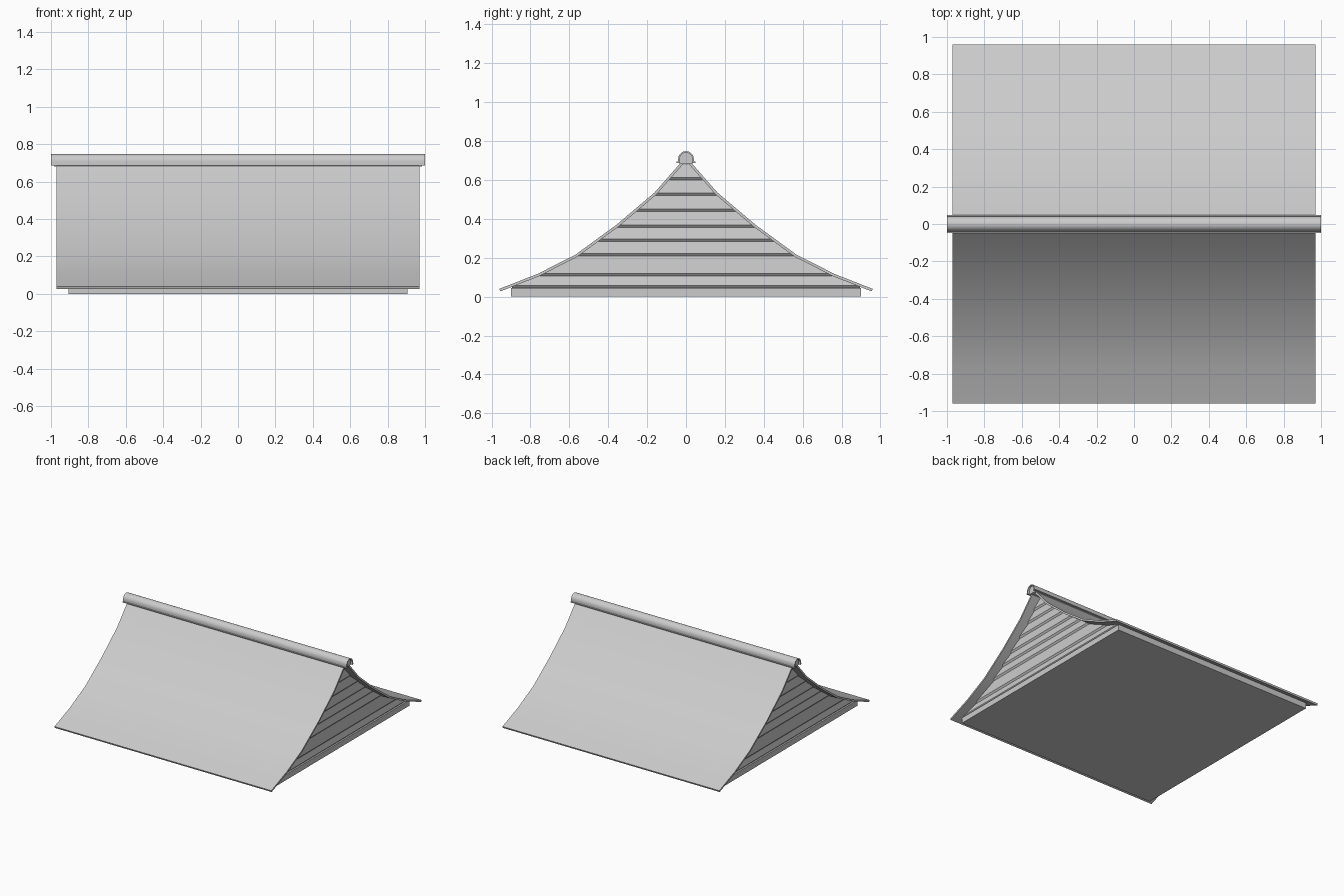
import bpy, bmesh, math

cube = bpy.data.objects.get("Cube")
if cube:
    bpy.data.objects.remove(cube, do_unlink=True)

grey = bpy.data.materials.new("plain grey")
grey.use_nodes = True
colour = (0.6, 0.6, 0.6, 1)
grey.diffuse_color = colour
grey.node_tree.nodes["Principled BSDF"].inputs["Base Color"].default_value = colour


def loft(name, rings, smooth=False):
    """Join matching closed rings with quads and cap both ends."""
    bm = bmesh.new()
    loops = [[bm.verts.new(p) for p in ring] for ring in rings]
    n = len(loops[0])
    for a, b in zip(loops, loops[1:]):
        for i in range(n):
            j = (i + 1) % n
            bm.faces.new((a[i], a[j], b[j], b[i]))
    bm.faces.new(loops[0])
    bm.faces.new(loops[-1])
    bmesh.ops.recalc_face_normals(bm, faces=bm.faces)
    mesh = bpy.data.meshes.new(name)
    bm.to_mesh(mesh)
    bm.free()
    mesh.materials.append(grey)
    obj = bpy.data.objects.new(name, mesh)
    bpy.context.collection.objects.link(obj)
    if smooth:
        bpy.ops.object.select_all(action="DESELECT")
        obj.select_set(True)
        bpy.context.view_layer.objects.active = obj
        bpy.ops.object.shade_smooth_by_angle(angle=math.radians(35))
    return obj


def extrude_x(name, profile, half, smooth=False):
    return loft(name, [[(x, y, z) for y, z in profile] for x in (-half, half)], smooth)


# Concave roof curve, from ridge to eave
curve = [(0.0, 0.72), (0.162, 0.535), (0.357, 0.37), (0.568, 0.216),
         (0.763, 0.117), (0.96, 0.04)]
THICK = 0.014


def underside(points):
    result = []
    for i, (y, z) in enumerate(points):
        y0, z0 = points[max(i - 1, 0)]
        y1, z1 = points[min(i + 1, len(points) - 1)]
        length = math.hypot(y1 - y0, z1 - z0)
        result.append((y + THICK * (z1 - z0) / length, z - THICK * (y1 - y0) / length))
    return result


# Two curved roof slopes
inner = underside(curve)
for name, side in (("front_roof_slope", -1), ("back_roof_slope", 1)):
    outline = [(side * y, z) for y, z in curve + inner[::-1]]
    extrude_x(name, outline, 0.97, smooth=True)


# Gable body with lapped boards, fitted inside the roof
def half_width(z):
    for (y0, z0), (y1, z1) in zip(curve, curve[1:]):
        if z1 <= z <= z0:
            y = y0 + (y1 - y0) * (z0 - z) / (z0 - z1)
            return max(y - THICK * 0.7, 0.005)
    return 0.9


lines = [0.045, 0.105, 0.21, 0.283, 0.355, 0.438, 0.52, 0.6, 0.68]
LAP, OUT, IN = 0.013, 0.903, 0.892
levels = []
for low, high in zip(lines, lines[1:]):
    levels += [(low, IN), (low + LAP, OUT)]
    for y, z in reversed(curve):
        if low + LAP < z < high:
            t = (z - low - LAP) / (high - low - LAP)
            levels.append((z, OUT + (IN - OUT) * t))
levels.append((lines[-1], IN))
rings = []
for z, x in levels:
    w = min(half_width(z), 0.895)
    rings.append([(-x, -w, z), (x, -w, z), (x, w, z), (-x, w, z)])
loft("gable_boards", rings)

# Flat base plinth
extrude_x("base_plinth", [(-0.9, 0), (0.9, 0), (0.9, 0.045), (-0.9, 0.045)], 0.905)


# Rounded ridge cap with small lips, and a plug closing its ends
def arc(radius, centre):
    return [(radius * math.cos(math.pi * i / 16), centre + radius * math.sin(math.pi * i / 16))
            for i in range(17)]


CENTRE = 0.708
cap = [(0.048, 0.687), (0.048, 0.694), (0.04, 0.694)] + arc(0.04, CENTRE)
cap += [(-0.04, 0.694), (-0.048, 0.694), (-0.048, 0.687), (-0.032, 0.687)]
cap += arc(0.032, CENTRE)[::-1] + [(0.032, 0.687)]
extrude_x("ridge_cap", cap, 1.0, smooth=True)
extrude_x("ridge_plug", [(0.033, 0.682)] + arc(0.033, CENTRE) + [(-0.033, 0.682)], 0.985)
